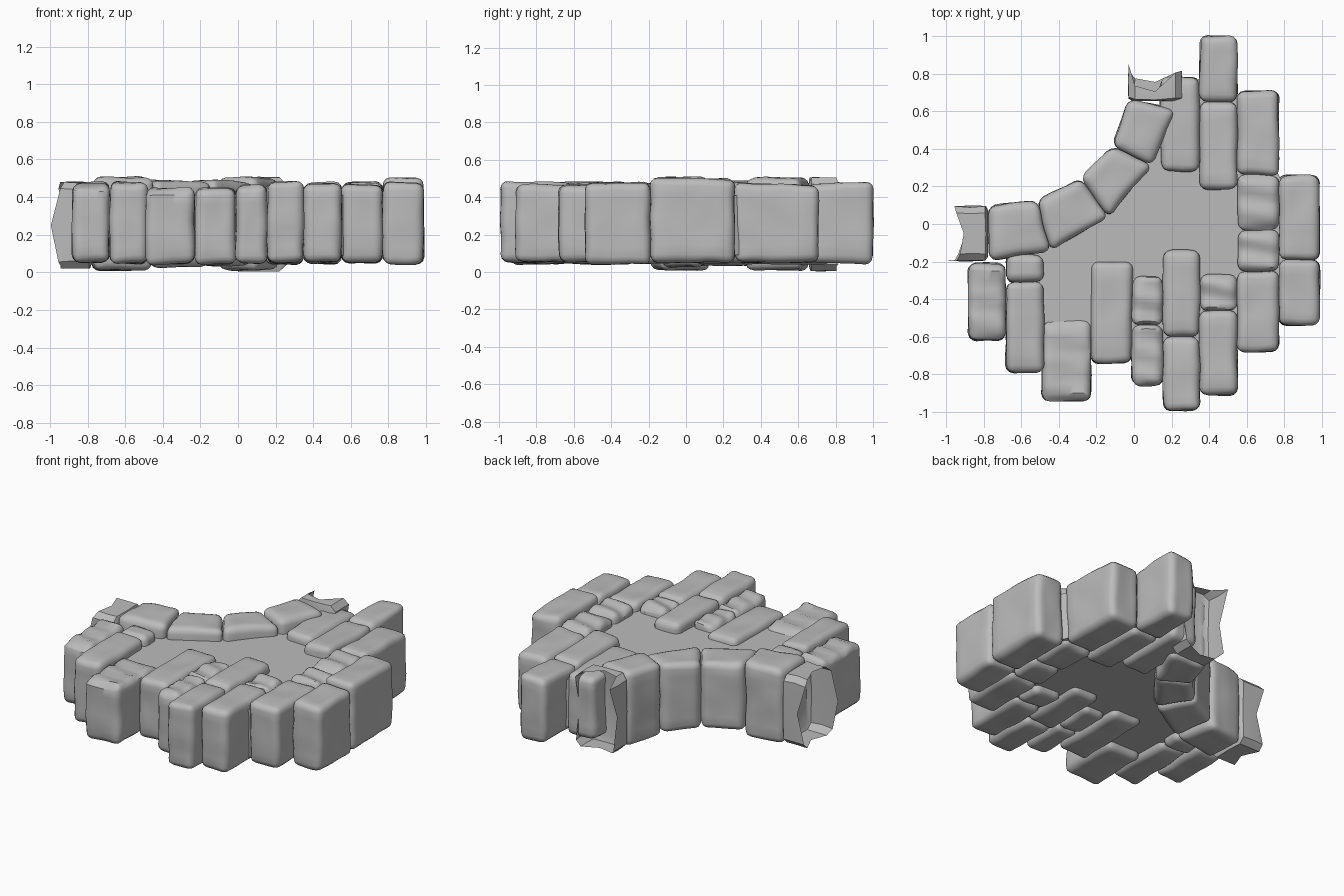
import bpy, bmesh, random
from math import sin
from mathutils import Vector, noise

random.seed(4)
if "Cube" in bpy.data.objects:
    bpy.data.objects.remove(bpy.data.objects["Cube"], do_unlink=True)

stone = bpy.data.materials.new("grey stone")
stone.use_nodes = True
GREY = (0.5, 0.5, 0.5, 1)
stone.diffuse_color = GREY
stone.node_tree.nodes["Principled BSDF"].inputs["Base Color"].default_value = GREY


def finish(bm, name, smooth=True):
    bmesh.ops.recalc_face_normals(bm, faces=bm.faces)
    mesh = bpy.data.meshes.new(name)
    bm.to_mesh(mesh)
    bm.free()
    mesh.materials.append(stone)
    ob = bpy.data.objects.new(name, mesh)
    bpy.context.collection.objects.link(ob)
    if smooth:
        bpy.ops.object.select_all(action='DESELECT')
        ob.select_set(True)
        bpy.context.view_layer.objects.active = ob
        bpy.ops.object.shade_smooth_by_angle(angle=0.7)
    return ob


def prism(corners, low, high):
    bm = bmesh.new()
    base = bm.faces.new([bm.verts.new((x, y, low)) for x, y in corners])
    top = bmesh.ops.extrude_face_region(bm, geom=[base])["geom"]
    for v in top:
        if isinstance(v, bmesh.types.BMVert):
            v.co.z = high
    return bm


def block(name, corners, low, high, worn=False):
    """Rounded, slightly uneven stone standing on a four-cornered outline."""
    bm = prism(corners, low, high)
    for v in bm.verts:
        v.co.z += random.uniform(-0.012, 0.006) * (1 if v.co.z > 0.25 else -1)
    bmesh.ops.bevel(bm, geom=bm.edges[:], offset=0.04, segments=3,
                    profile=0.5, affect='EDGES')
    long_edges = [e for e in bm.edges if e.calc_length() > 0.04]
    bmesh.ops.subdivide_edges(bm, edges=long_edges, cuts=6, use_grid_fill=True)
    for v in bm.verts:
        v.co += noise.noise_vector(v.co * 7) * 0.009
        if worn and v.co.z > high - 0.03:
            v.co.z += 0.009 * sin(v.co.y * 45 + v.co.x * 8) - 0.006
    return finish(bm, name)


# Straight courses: x range, then (front, back, top, worn) for each stone
COURSES = {
    (-0.88, -0.685): [(-0.62, -0.21, 0.475, True)],
    (-0.68, -0.48): [(-0.79, -0.31, 0.485, False), (-0.31, -0.16, 0.47, False)],
    (-0.49, -0.23): [(-0.94, -0.515, 0.455, True)],
    (-0.23, -0.01): [(-0.74, -0.2, 0.445, False)],
    (-0.01, 0.155): [(-0.86, -0.54, 0.47, True), (-0.54, -0.28, 0.465, True)],
    (0.155, 0.35): [(-0.99, -0.6, 0.485, False), (-0.6, -0.14, 0.48, False)],
    (0.35, 0.55): [(-0.91, -0.46, 0.465, False), (-0.46, -0.27, 0.465, True),
                   (0.18, 0.65, 0.48, False), (0.65, 1.0, 0.48, False)],
    (0.55, 0.77): [(-0.68, -0.25, 0.47, False), (-0.25, -0.03, 0.475, True),
                   (-0.03, 0.26, 0.48, True), (0.26, 0.71, 0.475, False)],
    (0.77, 0.985): [(-0.54, -0.19, 0.475, False), (-0.19, 0.26, 0.5, False)],
    (0.14, 0.35): [(0.28, 0.78, 0.465, False)],
}
for n, ((x0, x1), stones) in enumerate(COURSES.items(), 1):
    for k, (y0, y1, top, worn) in enumerate(stones, 1):
        block(f"course_{n}_stone_{k}",
              [(x0, y0), (x1, y0), (x1, y1), (x0, y1)], 0.045, top, worn)

# Curved edge: wedge stones between matching outer and inner joints
OUTER = [(-0.78, 0.095), (-0.515, 0.125), (-0.285, 0.245), (-0.115, 0.415), (-0.03, 0.665)]
INNER = [(-0.77, -0.195), (-0.445, -0.14), (-0.135, 0.035), (0.095, 0.31), (0.225, 0.61)]
HEIGHTS = [(0.01, 0.51), (0.03, 0.485), (0.03, 0.49), (0.01, 0.505)]
for k, (low, high) in enumerate(HEIGHTS):
    block(f"arch_stone_{k + 1}",
          [INNER[k], INNER[k + 1], OUTER[k + 1], OUTER[k]], low, high)


def broken_stone(name, origin, along, across, low, high, lengths):
    """Hollow stone shell, closed at its root and torn open at the far end.
    The lengths run round the rim: bottom, far side, top, near side."""
    o, a, c = (Vector((*p, 0)) for p in (origin, along, across))
    width, r = c.length, 0.035
    c.normalize()
    section = [(r, low), (width / 2, low), (width - r, low), (width, low + r),
               (width, (low + high) / 2), (width, high - r), (width - r, high),
               (width / 2, high), (r, high), (0, high - r),
               (0, (low + high) / 2), (0, low + r)]
    bm = bmesh.new()
    rings = []
    for t in (0, 0.1, 0.55, 1):
        inset = 0.85 if t == 0 else 1
        ring = []
        for (s, z), length in zip(section, lengths):
            s = width / 2 + (s - width / 2) * inset
            mid = (low + high) / 2
            p = o + c * s + a * (length * t)
            p.z = mid + (z - mid) * inset
            if t == 0.55:
                p += noise.noise_vector(p * 9) * 0.012
            ring.append(bm.verts.new(p))
        rings.append(ring)
    bm.faces.new(rings[0])
    for r0, r1 in zip(rings, rings[1:]):
        for i in range(len(section)):
            j = (i + 1) % len(section)
            bm.faces.new((r0[i], r0[j], r1[j], r1[i]))
    return finish(bm, name)


broken_stone("broken_back_stone", (-0.03, 0.655), (0, 1), (0.285, 0), 0.005, 0.505,
             [0.12, 0.1, 0.15, 0.15, 0.11, 0.16, 0.15, 0.05, 0.08, 0.2, 0.12, 0.16])
broken_stone("broken_side_stone", (-0.775, -0.195), (-1, 0), (0, 0.29), 0.02, 0.48,
             [0.16, 0.12, 0.17, 0.17, 0.12, 0.18, 0.17, 0.13, 0.15, 0.17, 0.22, 0.18])

# Flat paving that fills the middle, above and below
FLOOR = [(-0.6, -0.15), (-0.55, -0.6), (-0.3, -0.72), (0.1, -0.7), (0.45, -0.8),
         (0.65, -0.55), (0.8, -0.3), (0.85, 0.1), (0.65, 0.5), (0.45, 0.85),
         (0.25, 0.7), (0.1, 0.58), (0, 0.4), (-0.2, 0.15), (-0.5, -0.03)]
finish(prism(FLOOR, 0.09, 0.41), "floor_slab", smooth=False)
